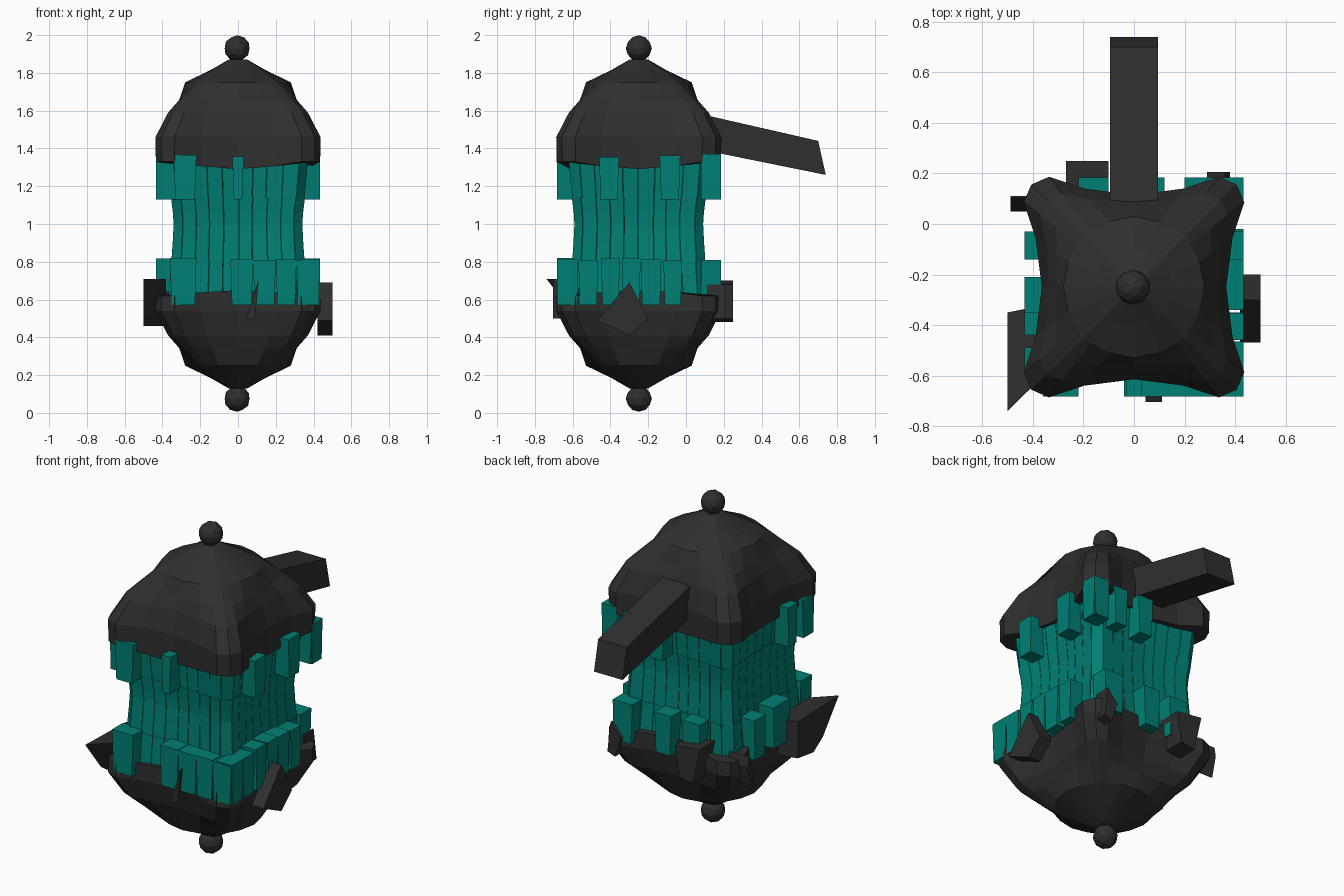
import bpy, bmesh, math, random
from mathutils import Vector, Matrix

if "Cube" in bpy.data.objects:
    bpy.data.objects.remove(bpy.data.objects["Cube"])

random.seed(4)
CY = -0.25  # lantern axis in y


def material(name, col):
    m = bpy.data.materials.new(name)
    m.diffuse_color = (*col, 1)
    m.use_nodes = True
    m.node_tree.nodes["Principled BSDF"].inputs["Base Color"].default_value = m.diffuse_color
    return m


TEAL = material("teal", (0.0, 0.215, 0.175))
DARK = material("dark_metal", (0.028, 0.028, 0.028))


def finish(name, bm, mat):
    bmesh.ops.recalc_face_normals(bm, faces=bm.faces)
    me = bpy.data.meshes.new(name)
    bm.to_mesh(me)
    bm.free()
    me.materials.append(mat)
    ob = bpy.data.objects.new(name, me)
    bpy.context.collection.objects.link(ob)
    return ob


def loft(bm, rings):
    """Skin a list of equal-length closed loops and cap both ends."""
    loops = [[bm.verts.new(p) for p in r] for r in rings]
    for a, b in zip(loops, loops[1:]):
        for i in range(len(a)):
            j = (i + 1) % len(a)
            bm.faces.new((a[i], a[j], b[j], b[i]))
    bm.faces.new(loops[0])
    bm.faces.new(loops[-1])


def section(m, c, ch=.77):
    """Square outline: half width m at mid-side, c at corners chamfered from ch*c."""
    s = m * 0.65 + c * 0.35
    d = (1 + ch) / 2 + .045 * (1 - ch) / .23
    q = [(0, -m), (0.45 * c, -s), (ch * c, -c), (d * c, -d * c),
         (c, -ch * c), (s, -0.45 * c)]
    pts = []
    for k in range(4):
        for x, y in q:
            for _ in range(k):
                x, y = -y, x
            pts.append((x, y))
    return pts


# Domed roof and matching base bowl
DOME = [(1.46, .365, .437), (1.59, .335, .37), (1.66, .31, .305),
        (1.75, .28, .22), (1.815, .145, .13), (1.87, .05, .045)]


def dome(name, rim_mid, rim_corner, flip):
    rings = []
    d = lambda p: min(1, max(0, (math.hypot(*p) - .36) / .19))
    rings.append([(x, y + CY, rim_mid + (rim_corner - rim_mid) * d((x, y)))
                  for x, y in section(.365, .435)])
    for z, m, c in DOME:
        rings.append([(x, y + CY, 2 - z if flip else z) for x, y in section(m, c)])
    bm = bmesh.new()
    loft(bm, rings)
    finish(name, bm, DARK)


dome("roof", 1.29, 1.33, False)
dome("base_bowl", .65, .62, True)

# Ball finials
for name, z in (("top_ball", 1.93), ("bottom_ball", .075)):
    bm = bmesh.new()
    bmesh.ops.create_icosphere(bm, subdivisions=2, radius=.069,
                               matrix=Matrix.Translation((-.005, CY, z)))
    finish(name, bm, DARK)


# Staved body: thin planks in three rows around a waisted outline
def walk(pts, f):
    """Point at fraction f of the closed outline's length."""
    P = [Vector(p) for p in pts]
    seg = [(P[i], P[(i + 1) % len(P)]) for i in range(len(P))]
    rest = (f % 1) * sum((b - a).length for a, b in seg)
    for a, b in seg:
        l = (b - a).length
        if rest <= l:
            return a.lerp(b, rest / l)
        rest -= l
    return P[0]


def stave(bm, f0, f1, levels):
    rings = []
    for z, c in levels:
        out = section(c - .02, c, .88)
        a, b = walk(out, f0), walk(out, f1)
        rings.append([(p.x * k, p.y * k + CY, z)
                      for p, k in ((a, 1), (b, 1), (b, .87), (a, .87))])
    loft(bm, rings)


ROWS = [[(.58, .37), (.801, .355)],
        [(.799, .353), (.9, .346), (1.0, .341), (1.06, .345), (1.141, .355)],
        [(1.139, .353), (1.38, .375)]]
N = 36
bm = bmesh.new()
for row in ROWS:
    cuts = [(i + random.uniform(-.08, .08)) / N for i in range(N)]
    cuts.append(cuts[0] + 1)
    for a, b in zip(cuts, cuts[1:]):
        stave(bm, a + .0005, b - .0005, row)
finish("body_staves", bm, TEAL)


# Raised plank bands; spans run along each side: front, right, back, left
def band(name, spans, z0, z1):
    bm = bmesh.new()
    for k, side in enumerate(spans):
        rot = Matrix.Rotation(k * math.pi / 2, 4, 'Z')
        for a, b in side:
            top = z1 + random.uniform(-.015, 0)
            rings = []
            for z, t in ((z0, .008), (top, 0)):
                ring = [(a + t, -.434), (b - t, -.434), (b - t, -.33), (a + t, -.33)]
                rings.append([Matrix.Translation((0, CY, 0)) @ rot @ Vector((x, y, z))
                              for x, y in ring])
            loft(bm, rings)
    finish(name, bm, TEAL)


band("upper_planks", [
    [(-.34, -.22), (-.03, .03)],
    [(-.21, -.105), (.11, .22), (.33, .434)],
    [(-.434, -.33), (-.29, -.2), (-.12, -.02)],
    [(.1, .19), (.24, .35)]], 1.13, 1.37)
band("lower_planks", [
    [(-.36, -.22), (-.04, .08), (.08, .2), (.2, .31), (.31, .434)],
    [(-.43, -.32), (-.32, -.215), (-.2, -.1), (-.09, .01), (.01, .12), (.13, .23)],
    [(-.36, -.23), (-.08, .03), (.1, .22)],
    [(-.22, -.11), (-.04, .12)]], .57, .82)


# Broken shards around the bowl: outline in (along side, z), given depth
def prism(name, k, outline, r0, r1, inner=1):
    """inner squeezes the hidden end of the outline towards the side's middle."""
    M = Matrix.Translation((0, CY, 0)) @ Matrix.Rotation(k * math.pi / 2, 4, 'Z')
    bm = bmesh.new()
    loft(bm, [[M @ Vector((t * s, -r, z)) for t, z in outline]
              for r, s in ((r0, inner), (r1, 1))])
    finish(name, bm, DARK)


prism("front_shard", 0, [(.045, .5), (.09, .5), (.11, .71)], .36, .455)
prism("right_shard", 1, [(-.22, .49), (-.05, .41), (.05, .5), (-.05, .69)], .42, .5)
prism("back_shard", 2, [(.1, .68), (.13, .5), (.22, .48), (.27, .7)], .36, .5)
prism("left_shard", 3, [(.1, .7), (.1, .48), (.25, .46), (.34, .52), (.49, .71)],
      .38, .5, .76)
prism("left_rear_shard", 3, [(-.35, .66), (-.3, .5), (-.33, .48), (-.36, .6)],
      .36, .49)
prism("rear_corner_shard", 2, [(-.36, .68), (-.38, .5), (-.33, .48), (-.29, .6)],
      .36, .455)

# Sloping hanging arm at the back
arm = [(.0, 1.6), (.70, 1.44), (.74, 1.26), (.0, 1.41)]
bm = bmesh.new()
loft(bm, [[(x, y, z) for y, z in arm] for x in (-.095, .095)])
finish("hanging_arm", bm, DARK)
